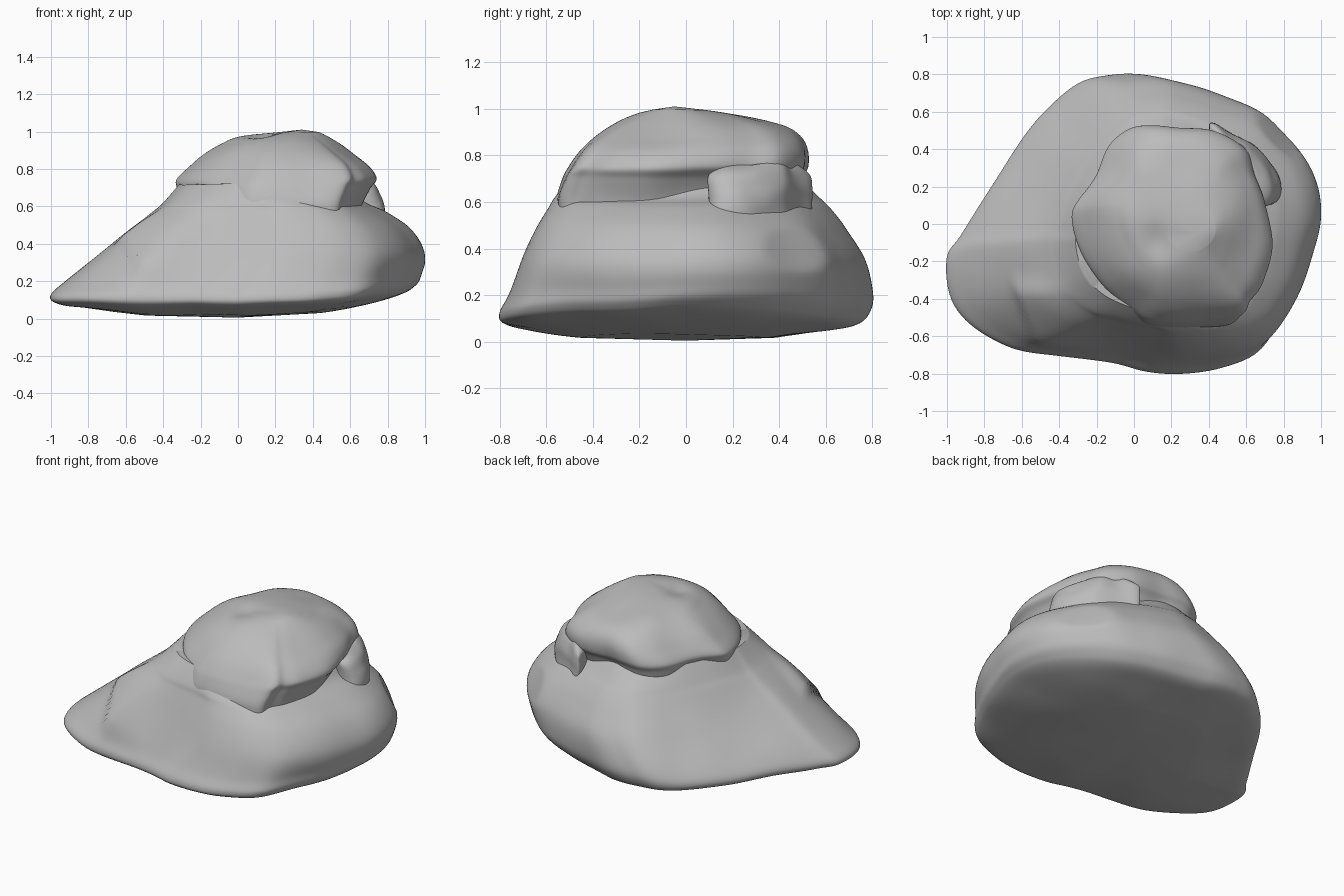
import bpy, bmesh, math
from mathutils import Vector, noise

cube = bpy.data.objects.get("Cube")
if cube:
    bpy.data.objects.remove(cube)

stone = bpy.data.materials.new("grey stone")
stone.use_nodes = True
GREY = (0.5, 0.5, 0.5, 1)
stone.diffuse_color = GREY
bsdf = next(n for n in stone.node_tree.nodes if n.type == 'BSDF_PRINCIPLED')
bsdf.inputs["Base Color"].default_value = GREY
bsdf.inputs["Roughness"].default_value = 0.8


def smooth_path(points, steps, closed):
    """Catmull-Rom samples through points of any dimension."""
    n = len(points)
    pick = (lambda i: points[i % n]) if closed else (lambda i: points[max(0, min(n - 1, i))])
    out = []
    for i in range(n if closed else n - 1):
        a, b, c, d = (pick(i + k) for k in (-1, 0, 1, 2))
        for s in range(steps):
            t = s / steps
            out.append([q + 0.5 * t * (r - p + t * (2*p - 5*q + 4*r - w + t * (3*(q - r) + w - p)))
                        for p, q, r, w in zip(a, b, c, d)])
    if not closed:
        out.append(list(points[-1]))
    return out


def loft(name, outline, levels, bottom, top, shape):
    """Stack rings; a level is z, xmin, xmax, ymin, ymax, roundness."""
    ring = smooth_path(outline, 6, True)
    lo = [min(p[k] for p in ring) for k in (0, 1)]
    hi = [max(p[k] for p in ring) for k in (0, 1)]
    unit = [[2 * (p[k] - lo[k]) / (hi[k] - lo[k]) - 1 for k in (0, 1)] for p in ring]
    bm = bmesh.new()
    rows = []
    for z, x0, x1, y0, y1, rnd in smooth_path(levels, 7, False):
        row = []
        for u, v in unit:
            a = math.atan2(v, u)
            u += (math.cos(a) - u) * rnd
            v += (math.sin(a) - v) * rnd
            co = Vector(((x0 + x1 + u * (x1 - x0)) / 2, (y0 + y1 + v * (y1 - y0)) / 2, z))
            row.append(bm.verts.new(shape(co)))
        rows.append(row)
    n = len(unit)
    for r, s in zip(rows, rows[1:]):
        for i in range(n):
            j = (i + 1) % n
            bm.faces.new((r[i], r[j], s[j], s[i]))
    # close both ends with fans
    for row, tip in ((rows[0], bottom), (rows[-1], top)):
        v = bm.verts.new(tip)
        for i in range(n):
            bm.faces.new((row[i], row[(i + 1) % n], v))
    bmesh.ops.recalc_face_normals(bm, faces=bm.faces)
    me = bpy.data.meshes.new(name)
    bm.to_mesh(me)
    bm.free()
    ob = bpy.data.objects.new(name, me)
    bpy.context.collection.objects.link(ob)
    me.materials.append(stone)
    bpy.ops.object.select_all(action='DESELECT')
    ob.select_set(True)
    bpy.context.view_layer.objects.active = ob
    bpy.ops.object.shade_smooth_by_angle(angle=math.radians(40))


def bump(co, size, amount):
    return noise.noise_vector(co * size) * amount


def ramp(value, start, end):
    t = max(0, min(1, (value - start) / (end - start)))
    return t * t * (3 - 2 * t)


def shape_body(co):
    # underside rises toward the blunt end
    if co.x > 0:
        co.z += 0.07 * co.x ** 2 * max(0, min(1, (0.3 - co.z) / 0.2))
    # broad sloping facet on the blunt back corner
    over = (co.x + co.y) / math.sqrt(2) - (0.92 - 0.45 * max(0, co.z - 0.3))
    if over > 0:
        co -= Vector((1, 1, 0)) * over * 0.6
    # thin raised sheet on the sloping front corner
    edge = co.x + 0.64 + 0.35 * (co.y + 0.4)
    lift = ramp(edge, 0, 0.05) * ramp(edge, 0.4, 0.1) * ramp(co.y, -0.25, -0.38) * ramp(co.z, 0.15, 0.28)
    co += Vector((-0.4, -0.3, 0.85)) * 0.03 * lift
    return co + bump(co, 3, 0.012)


def shape_cap(co):
    # shallow pit beside the summit
    d = ((co.x - 0.13) / 0.07) ** 2 + ((co.y + 0.09) / 0.1) ** 2
    if co.z > 0.85:
        co.z -= 0.025 * math.exp(-d)
    return co + bump(co, 4, 0.012)


def shape_slab(co):
    return co + bump(co, 7, 0.015)


# wide lower boulder, pointed at one end
body_outline = [(1, 0), (.97, .2), (.85, .42), (.65, .6), (.4, .7), (.15, .77), (0, .8),
                (-.15, .795), (-.3, .76), (-.45, .64), (-.6, .45), (-.8, .15), (-.93, -.05),
                (-1, -.17), (-.97, -.4), (-.85, -.55), (-.65, -.66), (-.4, -.7), (-.1, -.74),
                (.1, -.79), (.3, -.8), (.5, -.77), (.7, -.67), (.85, -.45), (.95, -.2)]
body_levels = [(.02, -.5, .45, -.45, .4, .2), (.05, -.8, .75, -.68, .62, 0),
               (.075, -.96, .9, -.78, .73, 0), (.12, -1, .96, -.8, .78, 0),
               (.2, -.92, .985, -.765, .8, 0), (.35, -.73, 1, -.71, .77, 0),
               (.48, -.58, .925, -.645, .69, .1), (.57, -.47, .79, -.59, .62, .25),
               (.62, -.41, .67, -.56, .57, .35), (.72, -.32, .58, -.48, .47, .6)]
loft("lower_boulder", body_outline, body_levels, (0, 0, .005), (.15, 0, .74), shape_body)

# domed upper boulder with an overhanging rim
cap_outline = [(-.33, 0), (-.28, -.17), (-.15, -.38), (0, -.5), (.12, -.56), (.35, -.565),
               (.58, -.55), (.63, -.47), (.69, -.37), (.74, -.15), (.71, .08), (.65, .25),
               (.6, .4), (.43, .49), (.23, .51), (.1, .53), (-.02, .51), (-.13, .42),
               (-.2, .25), (-.31, .1)]
cap_levels = [(.53, -.28, .64, -.55, .47, 0), (.62, -.31, .66, -.55, .48, 0),
              (.7, -.325, .7, -.525, .5, 0), (.75, -.325, .735, -.5, .525, .05),
              (.82, -.25, .7, -.455, .525, .2), (.88, -.17, .625, -.395, .49, .4),
              (.93, -.09, .55, -.315, .41, .6), (.97, 0, .48, -.22, .25, .8),
              (.995, .18, .43, -.14, .08, 1)]
loft("upper_boulder", cap_outline, cap_levels, (.2, 0, .53), (.34, -.05, 1.01), shape_cap)

# broken slab wedged under the rim
slab_outline = [(.4, .53), (.44, .545), (.54, .48), (.66, .42), (.74, .32), (.785, .22),
                (.77, .11), (.69, .09), (.55, .2), (.42, .38)]
slab_levels = [(.5, .42, .78, .1, .54, 0), (.6, .4, .78, .09, .54, 0),
               (.66, .4, .765, .09, .54, 0), (.72, .4, .725, .1, .53, 0),
               (.76, .44, .66, .15, .49, .2)]
loft("wedged_slab", slab_outline, slab_levels, (.6, .3, .5), (.55, .33, .77), shape_slab)
